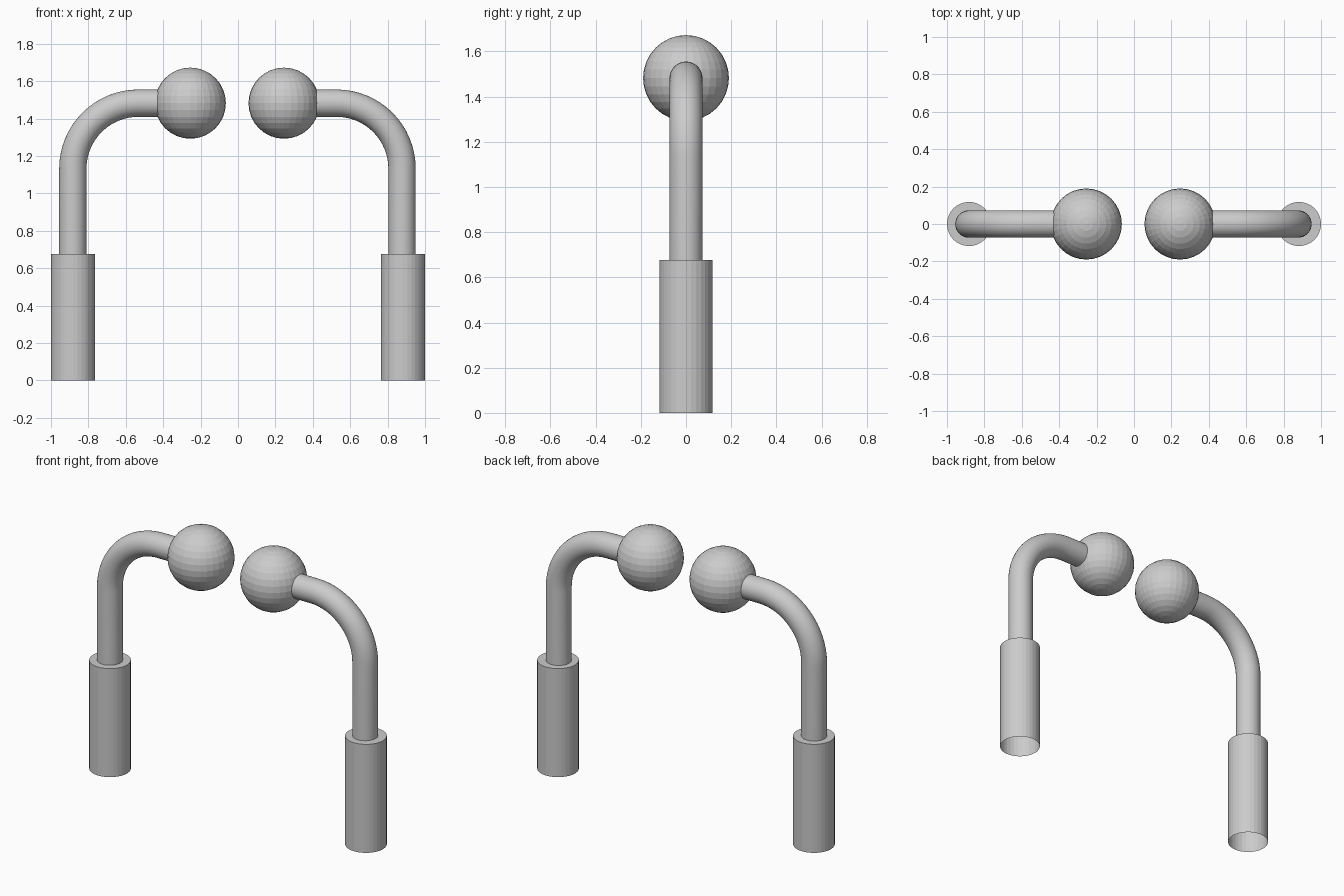
import bpy, bmesh
from math import sin, cos, pi

if "Cube" in bpy.data.objects:
    bpy.data.objects.remove(bpy.data.objects["Cube"])

Z_ARM = 1.482      # height of the horizontal arm
Z_TOP = 0.676      # top of the grip
BEND = 0.35        # bend radius


def add_mesh(name, bm):
    mesh = bpy.data.meshes.new(name)
    bm.to_mesh(mesh)
    bm.free()
    obj = bpy.data.objects.new(name, mesh)
    bpy.context.collection.objects.link(obj)
    return obj


def grip(name, x):
    # Sleeve with a closed top and an open bottom
    bm = bmesh.new()
    bmesh.ops.create_cone(bm, cap_ends=True, segments=32, radius1=0.118,
                          radius2=0.118, depth=Z_TOP)
    bottom = [f for f in bm.faces if f.normal.z < -0.9]
    bmesh.ops.delete(bm, geom=bottom, context='FACES_ONLY')
    add_mesh(name, bm).location = (x, 0, Z_TOP / 2)


def knob(name, x):
    # Ball at the end of the arm
    bm = bmesh.new()
    bmesh.ops.create_uvsphere(bm, u_segments=32, v_segments=16, radius=0.19)
    add_mesh(name, bm).location = (x, 0, Z_ARM)


def arm(name, x, x_end, side):
    # Bent tube: straight up, quarter turn inward, into the ball
    path = [(x, Z_TOP)]
    for i in range(17):
        a = i / 16 * pi / 2
        path.append((x - side * BEND * (1 - cos(a)),
                     Z_ARM - BEND + BEND * sin(a)))
    path.append((x_end + side * 0.15, Z_ARM))
    # Sweep a ring of vertices along the path
    bm = bmesh.new()
    rings = []
    for i, (px, pz) in enumerate(path):
        a = min(max(i - 1, 0), 16) / 16 * pi / 2
        ring = []
        for k in range(32):
            t = 2 * pi * k / 32
            r = 0.073 * cos(t)
            ring.append(bm.verts.new((px + side * r * cos(a),
                                      0.073 * sin(t), pz + r * sin(a))))
        rings.append(ring)
    for lo, hi in zip(rings, rings[1:]):
        for k in range(32):
            n = (k + 1) % 32
            bm.faces.new((lo[k], lo[n], hi[n], hi[k]))
    bmesh.ops.recalc_face_normals(bm, faces=bm.faces)
    obj = add_mesh(name, bm)
    obj.data.shade_smooth()


# Two facing handles
for label, side, x_grip, x_arm, x_knob in (
        ("left", -1, -0.882, -0.883, -0.255),
        ("right", 1, 0.882, 0.877, 0.246)):
    grip(label + "_grip", x_grip)
    arm(label + "_arm", x_arm, x_knob, side)
    knob(label + "_knob", x_knob)
